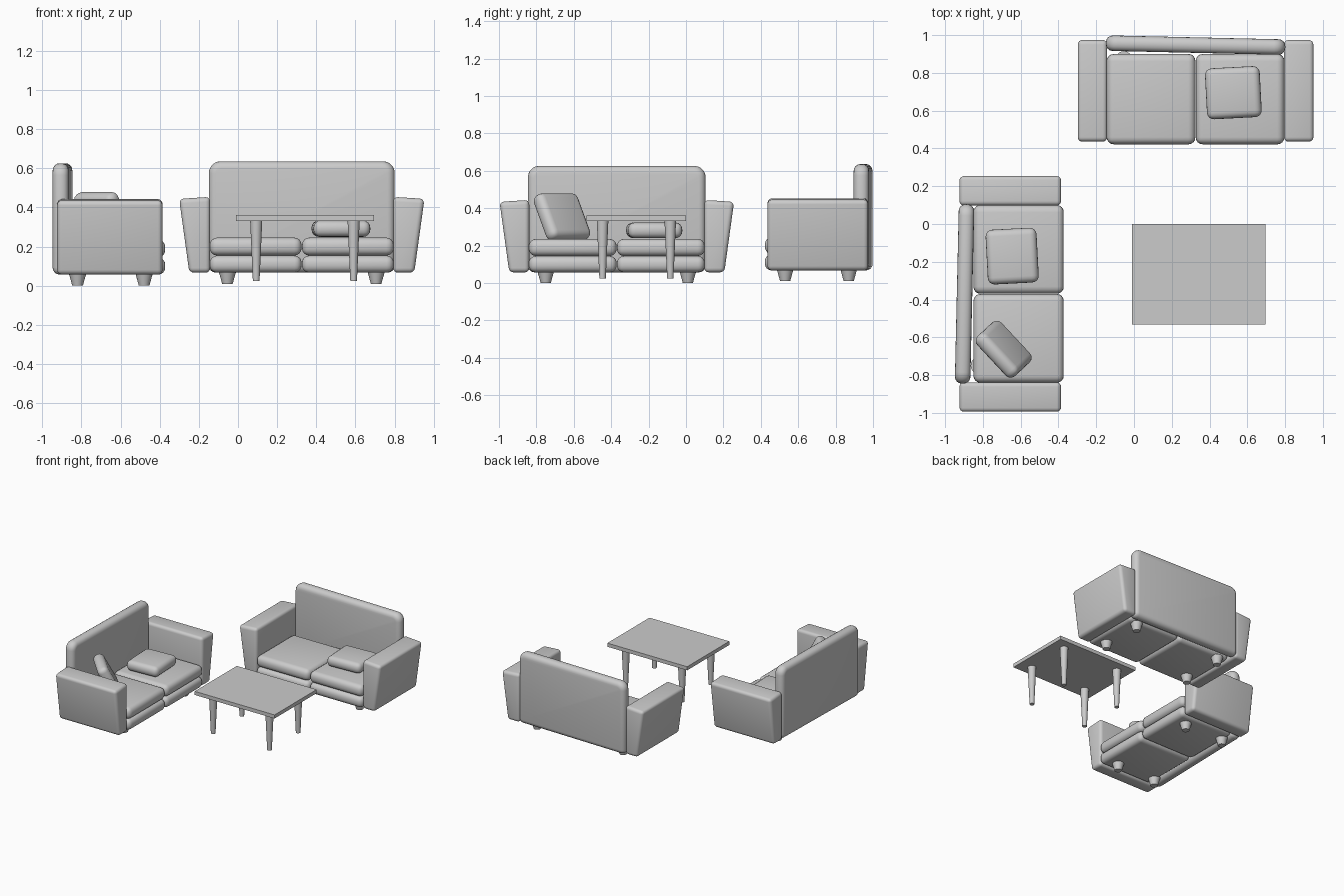
import bpy, bmesh
from math import radians
from mathutils import Matrix, Vector

if "Cube" in bpy.data.objects:
    bpy.data.objects.remove(bpy.data.objects["Cube"])


def finish(name, bm, matrix, bevel=0.0, segments=4):
    bmesh.ops.recalc_face_normals(bm, faces=bm.faces[:])
    if bevel:
        sharp = [e for e in bm.edges if e.calc_face_angle(0) > radians(40)]
        bmesh.ops.bevel(bm, geom=sharp, offset=bevel, segments=segments,
                        profile=0.5, affect='EDGES', clamp_overlap=True)
    mesh = bpy.data.meshes.new(name)
    bm.to_mesh(mesh)
    bm.free()
    ob = bpy.data.objects.new(name, mesh)
    bpy.context.collection.objects.link(ob)
    ob.matrix_world = matrix
    bpy.ops.object.select_all(action='DESELECT')
    ob.select_set(True)
    bpy.context.view_layer.objects.active = ob
    bpy.ops.object.shade_smooth_by_angle(angle=radians(35))
    return ob


def box(name, lo, hi, matrix, bevel=0.0, rot=(0, 0, 0), corners=0.0):
    lo, hi = Vector(lo), Vector(hi)
    bm = bmesh.new()
    bmesh.ops.create_cube(bm, size=1)
    bmesh.ops.scale(bm, vec=hi - lo, verts=bm.verts)
    if corners:  # round the upper corners as seen from the front
        top = [e for e in bm.edges if all(v.co.z > 0 for v in e.verts)
               and abs(e.verts[0].co.y - e.verts[1].co.y) > 1e-4]
        bmesh.ops.bevel(bm, geom=top, offset=corners, segments=5,
                        profile=0.5, affect='EDGES')
    spin = Matrix.LocRotScale((lo + hi) / 2, None, None)
    for axis, a in zip('XYZ', rot):
        spin = spin @ Matrix.Identity(4)
    r = (Matrix.Rotation(radians(rot[2]), 4, 'Z') @ Matrix.Rotation(radians(rot[1]), 4, 'Y')
         @ Matrix.Rotation(radians(rot[0]), 4, 'X'))
    return finish(name, bm, matrix @ spin @ r, bevel)


def cone(name, x, y, z0, z1, r0, r1, matrix, sides=20):
    bm = bmesh.new()
    bmesh.ops.create_cone(bm, cap_ends=True, segments=sides,
                          radius1=r0, radius2=r1, depth=z1 - z0)
    return finish(name, bm, matrix @ Matrix.Translation((x, y, (z0 + z1) / 2)))


def arm(name, side, matrix):
    # tapered cross-section, wider at the top, extruded along y
    profile = [(0.468, 0.057), (0.575, 0.057), (0.627, 0.434), (0.468, 0.444)]
    bm = bmesh.new()
    face = bm.faces.new([bm.verts.new((side * x, 0.436, z)) for x, z in profile])
    ext = bmesh.ops.extrude_face_region(bm, geom=[face])
    moved = [v for v in ext['geom'] if isinstance(v, bmesh.types.BMVert)]
    bmesh.ops.translate(bm, vec=(0, 0.538, 0), verts=moved)
    finish(name, bm, matrix, 0.024)


def sofa(prefix, matrix):
    # local x is centred on the seat split
    for side, word in ((-1, 'left'), (1, 'right')):
        arm(f'{prefix}_{word}_arm', side, matrix)
        x0, x1 = sorted((side * 0.001, side * 0.47))
        box(f'{prefix}_{word}_base', (x0, 0.422, 0.057), (x1, 0.9, 0.144), matrix, 0.036)
        box(f'{prefix}_{word}_seat', (x0, 0.422, 0.144), (x1, 0.9, 0.236), matrix, 0.038)
        for y in (0.53, 0.87):
            cone(f'{prefix}_{word}_foot', side * 0.38, y, 0, 0.065, 0.027, 0.045, matrix)
    box(f'{prefix}_back', (-0.475, 0.906, 0.057), (0.475, 0.988, 0.626), matrix,
        0.036, (0, 0, -1.3), 0.06)
    box(f'{prefix}_pillow', (0.055, 0.56, 0.24), (0.345, 0.83, 0.323), matrix,
        0.036, (0, 0, 3))


# two matching sofas at right angles
sofa('rear_sofa', Matrix.Translation((0.326, 0, 0.01)))
sofa('side_sofa', Matrix.Translation((0.05, -0.37, 0)) @ Matrix.Rotation(radians(90), 4, 'Z'))

# pillow leaning in the corner of the side sofa
c = Vector((-0.69, -0.663, 0.353))
h = Vector((0.145, 0.135, 0.0415))
box('leaning_pillow', c - h, c + h, Matrix.Identity(4), 0.036, (62, 0, 133))

# coffee table
T = Matrix.Translation((0.342, -0.265, 0))
box('table_top', (-0.353, -0.266, 0.332), (0.353, 0.266, 0.361), T)
for sx in (-1, 1):
    for sy in (-1, 1):
        cone('table_leg', sx * 0.249, sy * 0.181, 0.023, 0.334, 0.017, 0.031, T)
